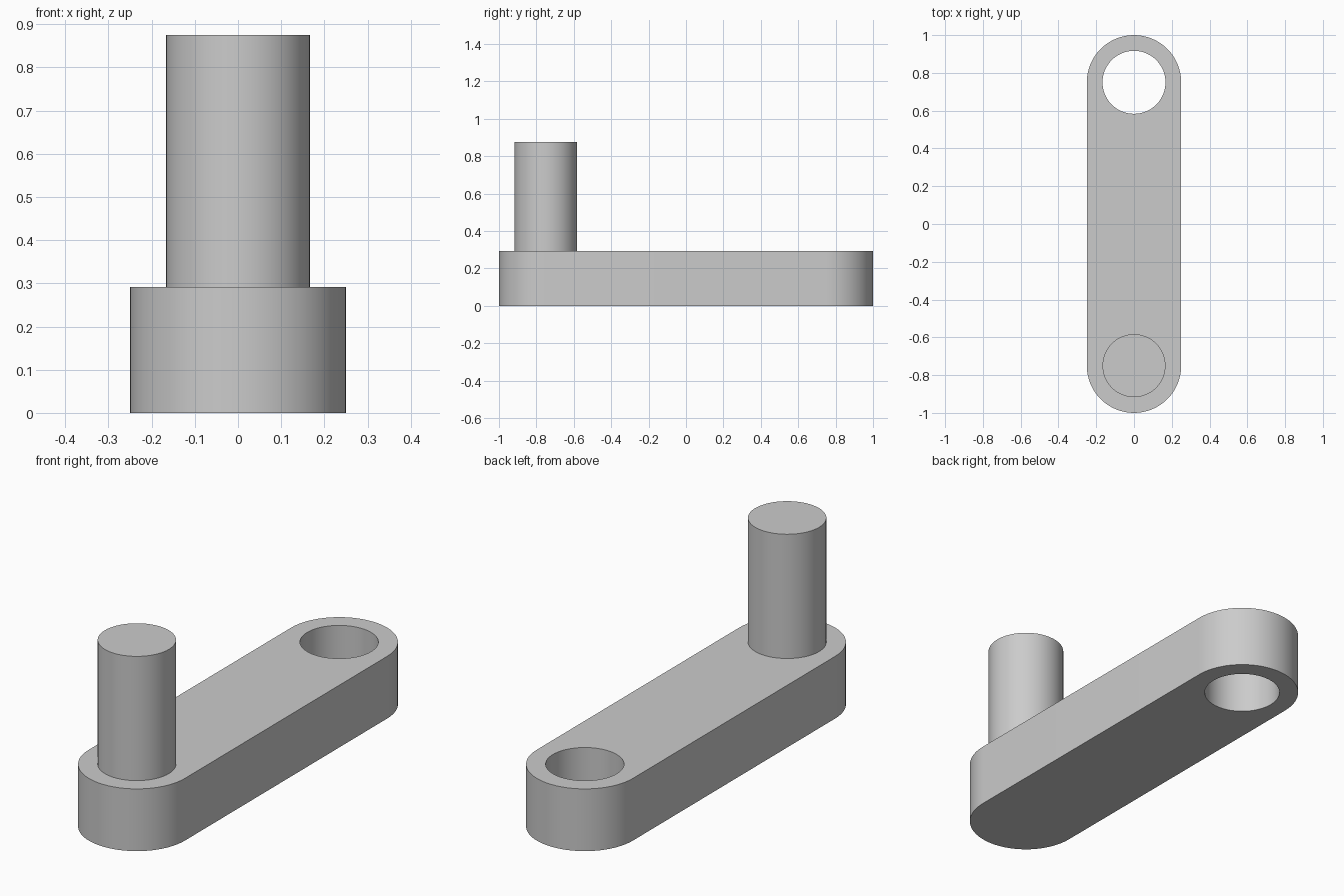
import bpy, bmesh, math

if "Cube" in bpy.data.objects:
    bpy.data.objects.remove(bpy.data.objects["Cube"])

ARM_R, PIN_R, REACH = 0.25, 0.1667, 0.75
ARM_H, PIN_TOP, SEG = 0.292, 0.875, 64

grey = bpy.data.materials.new("plain grey")
grey.diffuse_color = (0.6, 0.6, 0.6, 1)
grey.use_nodes = True
grey.node_tree.nodes["Principled BSDF"].inputs["Base Color"].default_value = grey.diffuse_color


def arc(radius, cy, start, sweep, count):
    return [(radius * math.cos(start + sweep * i / count),
             cy + radius * math.sin(start + sweep * i / count)) for i in range(count + 1)]


def extruded(name, loops, z0, z1):
    """Fill closed outlines (inner loops become holes) and extrude upwards."""
    bm = bmesh.new()
    edges = []
    for pts in loops:
        vs = [bm.verts.new((x, y, z0)) for x, y in pts]
        edges += [bm.edges.new((vs[i - 1], vs[i])) for i in range(len(vs))]
    bmesh.ops.triangle_fill(bm, edges=edges, use_beauty=True, use_dissolve=False)
    ext = bmesh.ops.extrude_face_region(bm, geom=bm.faces[:], use_keep_orig=True)
    top = [g for g in ext["geom"] if isinstance(g, bmesh.types.BMVert)]
    bmesh.ops.translate(bm, verts=top, vec=(0, 0, z1 - z0))
    bmesh.ops.recalc_face_normals(bm, faces=bm.faces[:])
    me = bpy.data.meshes.new(name)
    bm.to_mesh(me)
    bm.free()
    me.materials.append(grey)
    ob = bpy.data.objects.new(name, me)
    bpy.context.collection.objects.link(ob)
    bpy.ops.object.select_all(action='DESELECT')
    ob.select_set(True)
    bpy.context.view_layer.objects.active = ob
    bpy.ops.object.shade_smooth_by_angle(angle=math.radians(30))
    return ob


# Rounded arm with a through hole at the back end
outline = (arc(ARM_R, REACH, 0, math.pi, SEG // 2)
           + arc(ARM_R, -REACH, math.pi, math.pi, SEG // 2))
hole = arc(PIN_R, REACH, 0, 2 * math.pi, SEG)[:-1]
extruded("link_arm", [outline, hole], 0, ARM_H)

# Upright pin at the front end, sunk slightly into the arm
pin = arc(PIN_R, -REACH, 0, 2 * math.pi, SEG)[:-1]
extruded("link_pin", [pin], ARM_H - 0.005, PIN_TOP)
